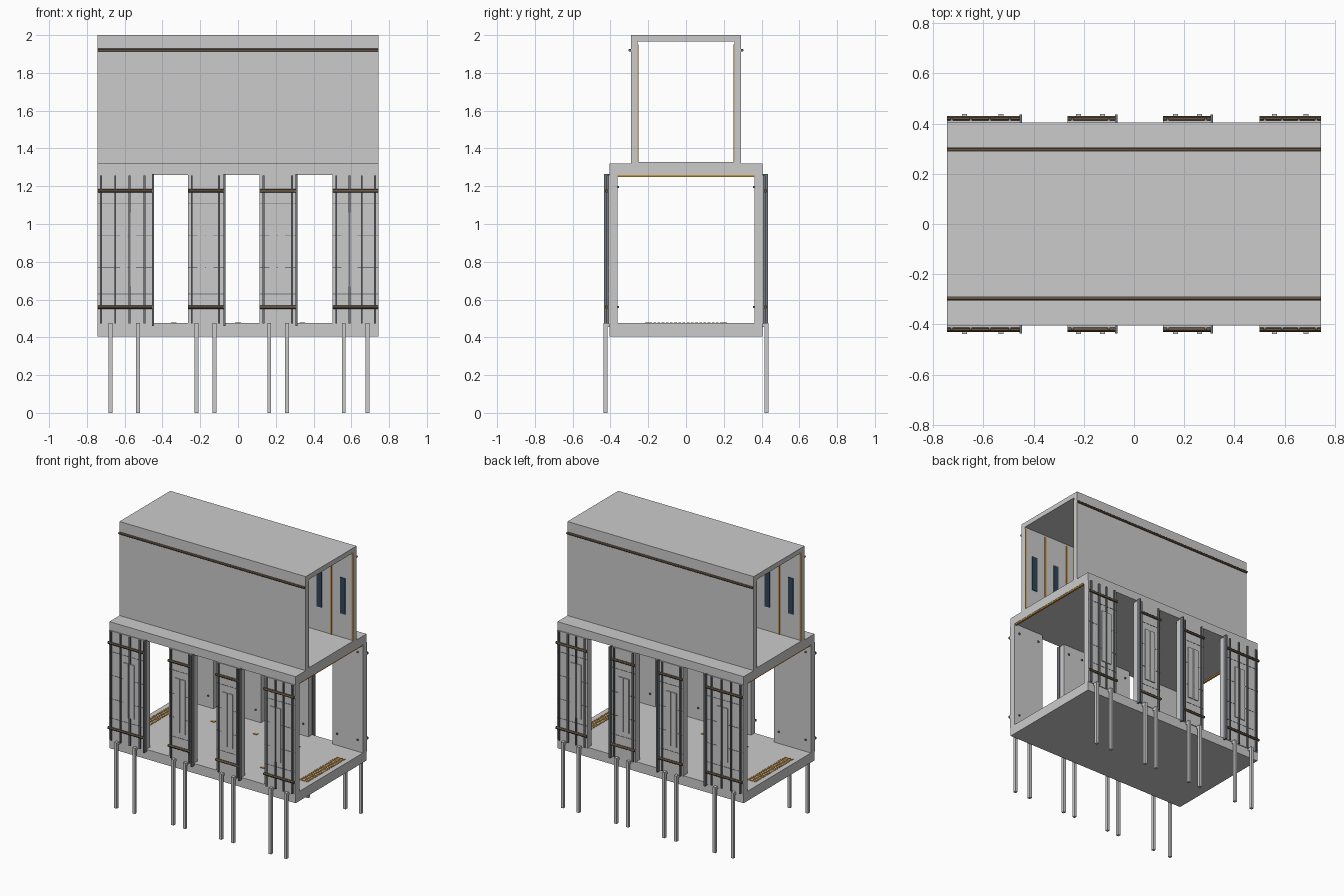
import bpy, bmesh
from mathutils import Matrix, Vector

if "Cube" in bpy.data.objects:
    bpy.data.objects.remove(bpy.data.objects["Cube"])


def material(name, rgb):
    m = bpy.data.materials.new(name)
    m.diffuse_color = (*rgb, 1)
    m.use_nodes = True
    m.node_tree.nodes["Principled BSDF"].inputs["Base Color"].default_value = m.diffuse_color
    return m


BROWN = material("bronze", (0.13, 0.09, 0.055))
GOLD = material("gold", (0.6, 0.3, 0.05))
DARK = material("dark_steel", (0.17, 0.18, 0.2))
GLASS = material("dark_glass", (0.03, 0.06, 0.1))


def boxes(name, spans, mat=None):
    """One object from a list of (x0, x1, y0, y1, z0, z1) boxes."""
    bm = bmesh.new()
    for x0, x1, y0, y1, z0, z1 in spans:
        size = Vector((abs(x1 - x0), abs(y1 - y0), abs(z1 - z0)))
        mid = Vector((x0 + x1, y0 + y1, z0 + z1)) / 2
        bmesh.ops.create_cube(bm, size=1, matrix=Matrix.Translation(mid) @ Matrix.Diagonal((*size, 1)))
    return finish(name, bm, mat)


def rods(name, spans, mat=None):
    """Round rods along x from (x0, x1, y, z, radius)."""
    bm = bmesh.new()
    for x0, x1, y, z, r in spans:
        place = Matrix.Translation(((x0 + x1) / 2, y, z)) @ Matrix.Rotation(1.5707963, 4, 'Y')
        bmesh.ops.create_cone(bm, cap_ends=True, segments=12, radius1=r, radius2=r,
                              depth=x1 - x0, matrix=place)
    ob = finish(name, bm, mat)
    bpy.context.view_layer.objects.active = ob
    ob.select_set(True)
    bpy.ops.object.shade_smooth_by_angle()
    ob.select_set(False)
    return ob


def finish(name, bm, mat):
    mesh = bpy.data.meshes.new(name)
    bm.to_mesh(mesh)
    bm.free()
    ob = bpy.data.objects.new(name, mesh)
    bpy.context.collection.objects.link(ob)
    if mat:
        mesh.materials.append(mat)
    return ob


def tube(name, length, outline):
    """Closed y-z profile loops joined into an open-ended box tube along x."""
    (oy, oz0, oz1), (iy, iz0, iz1) = outline
    bm = bmesh.new()
    rings = []
    for x in (-length, length):
        for y, a, b in ((oy, oz0, oz1), (iy, iz0, iz1)):
            rings.append([bm.verts.new((x, *p)) for p in ((-y, a), (y, a), (y, b), (-y, b))])
    for r, s in ((0, 1), (2, 3), (0, 2), (1, 3)):
        for i in range(4):
            j = (i + 1) % 4
            bm.faces.new((rings[r][i], rings[r][j], rings[s][j], rings[s][i]))
    bmesh.ops.recalc_face_normals(bm, faces=bm.faces)
    return finish(name, bm, None)


L = 0.745
SIDES = (-1, 1)

# Slabs and the open-ended upper storey
boxes("base_slab", [(-L, L, -0.405, 0.405, 0.405, 0.475)])
boxes("middle_slab", [(-L, L, -0.405, 0.405, 1.26, 1.32)])
tube("upper_storey", L, ((0.29, 1.32, 2.0), (0.257, 1.327, 1.965)))
rods("upper_rails", [(-L, L, s * 0.297, 1.92, 0.008) for s in SIDES], BROWN)

# Upper interior: windows and gold strips
xs = [-0.66 + i * 1.32 / 7 for i in range(8)]
boxes("inner_windows", [(x - 0.021, x + 0.021, s * 0.252, s * 0.259, 1.5, 1.76)
                        for s in SIDES for x in xs], GLASS)
strips = [-0.738] + [(a + b) / 2 for a, b in zip(xs, xs[1:])] + [0.738]
boxes("inner_gold_strips", [(x - 0.006, x + 0.006, s * 0.252, s * 0.259, 1.327, 1.95)
                            for s in SIDES for x in strips], GOLD)

# Lower side wall panels, each with ribs, seams, rails, strips and legs
panels = [  # x0, x1, ribs, light strips, legs, fin on right edge
    (-L, -0.45, (-0.725, -0.65, -0.575, -0.495), (-0.655, -0.51), (-0.675, -0.53), True),
    (-0.265, -0.07, (-0.245, -0.1), (-0.215, -0.13), (-0.22, -0.125), True),
    (0.115, 0.31, (0.135, 0.285), (0.165, 0.25), (0.165, 0.26), True),
    (0.5, L, (0.52, 0.59, 0.655, 0.725), (0.515, 0.665), (0.56, 0.685), False),
]
walls, plates, ribs, seams, fins, strips, legs, rails, bolts = ([] for _ in range(9))
for s in SIDES:
    for x0, x1, rib_x, (a, b), leg_x, fin in panels:
        walls.append((x0, x1, s * 0.363, s * 0.405, 0.475, 1.26))
        plates.append((x0, x1, s * 0.405, s * 0.411, 0.47, 1.26))
        ribs += [(x - 0.005, x + 0.005, s * 0.409, s * 0.421, 0.472, 1.258) for x in rib_x]
        seams += [(x0, x1, s * 0.41, s * 0.4125, z - 0.002, z + 0.002)
                  for z in (0.63, 0.77, 0.94, 1.11)]
        if fin:
            fins.append((x1 - 0.006, x1 + 0.004, s * 0.405, s * 0.435, 0.46, 1.265))
        m = (a + b) / 2
        strips += [(m - 0.042, m - 0.003, s * 0.41, s * 0.418, 0.67, 1.06),
                   (m + 0.003, m + 0.042, s * 0.41, s * 0.418, 0.67, 1.06)]
        legs += [(x - 0.01, x + 0.01, s * 0.416, s * 0.437, 0, 0.475) for x in leg_x]
        legs += [(x - 0.01, x + 0.01, s * 0.404, s * 0.42, 0.455, 0.475) for x in leg_x]
        for z in (0.56, 1.175):
            rails.append((x0, x1, s * 0.42, z, 0.009))
        bolts += [(x - 0.005, x + 0.005, s * 0.355, s * 0.364, z - 0.005, z + 0.005)
                  for x in (x0 + 0.04, x1 - 0.04) for z in (0.56, 1.195)]
boxes("lower_walls", walls)
boxes("wall_plates", plates)
boxes("wall_ribs", ribs, DARK)
boxes("wall_seams", seams, DARK)
boxes("doorway_fins", fins, DARK)
boxes("centre_strips", strips)
boxes("legs", legs)
boxes("inner_bolts", bolts, DARK)
rods("wall_rails", rails, BROWN)

# Gold trim under the ceiling at both ends
boxes("ceiling_trim", [(s * 0.73, s * 0.743, -0.363, 0.363, 1.25, 1.26) for s in SIDES], GOLD)

# Floor grating: rows of small gold dashes at both ends
boxes("floor_grating", [(s * x - 0.008, s * x + 0.008, y - 0.007, y + 0.007, 0.474, 0.478)
                        for s in SIDES for x in (0.65, 0.675, 0.7)
                        for y in [-0.21 + i * 0.42 / 19 for i in range(20)]], GOLD)

# Floor lamps
boxes("floor_lamps", [(x - 0.015, x + 0.015, s * 0.2 - 0.01, s * 0.2 + 0.01, 0.474, 0.479)
                      for s in SIDES for x in (-0.34, 0, 0.34)], GOLD)
